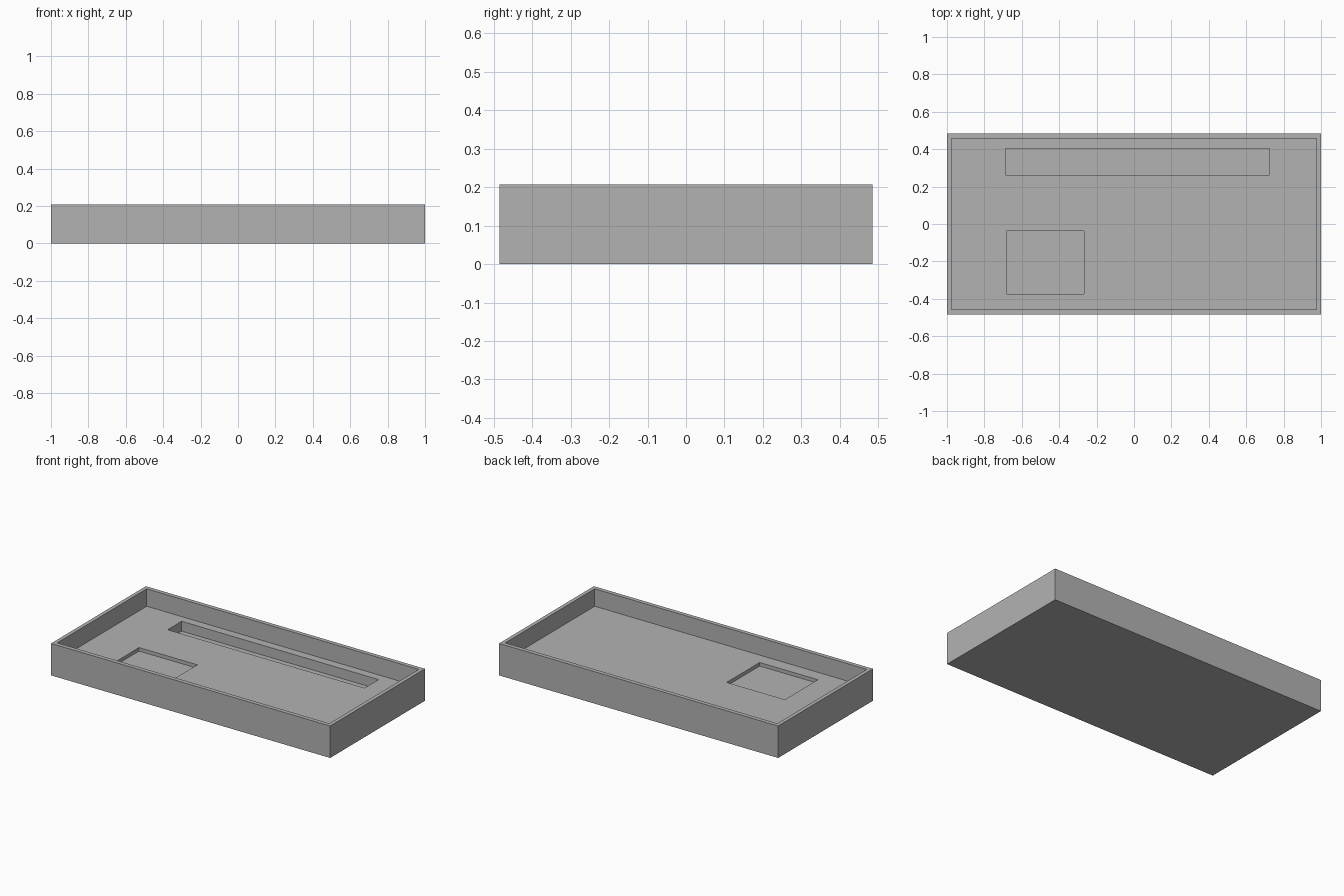
import bpy

cube = bpy.data.objects.get("Cube")
if cube:
    bpy.data.objects.remove(cube, do_unlink=True)

# Single plain grey
grey = bpy.data.materials.new("plain_grey")
grey.use_nodes = True
colour = (0.45, 0.45, 0.45, 1)
grey.diffuse_color = colour
grey.node_tree.nodes["Principled BSDF"].inputs["Base Color"].default_value = colour


def box(name, low, high):
    """Axis-aligned block between two opposite corners."""
    bpy.ops.mesh.primitive_cube_add(size=1)
    obj = bpy.context.object
    obj.name = name
    for v in obj.data.vertices:
        v.co = [h if c > 0 else l for c, l, h in zip(v.co, low, high)]
    obj.data.materials.append(grey)
    return obj


def carve(target, name, low, high):
    """Cut a block-shaped pocket out of the target."""
    cutter = box(name, low, high)
    cutter.hide_render = True
    mod = target.modifiers.new(name, "BOOLEAN")
    mod.operation = "DIFFERENCE"
    mod.solver = "EXACT"
    mod.object = cutter
    bpy.context.view_layer.objects.active = target
    bpy.ops.object.modifier_apply(modifier=mod.name)
    bpy.data.objects.remove(cutter, do_unlink=True)


HEIGHT, FLOOR, ABOVE = 0.207, 0.094, 0.3

# Tray block, then its main cavity, long slot and shallow square pocket
tray = box("tray", (-1, -0.485, 0), (1, 0.485, HEIGHT))
carve(tray, "main_cavity", (-0.975, -0.458, FLOOR), (0.975, 0.458, ABOVE))
carve(tray, "long_slot", (-0.688, 0.262, FLOOR - 0.064), (0.724, 0.405, ABOVE))
carve(tray, "square_pocket", (-0.683, -0.374, FLOOR - 0.023), (-0.266, -0.037, ABOVE))
